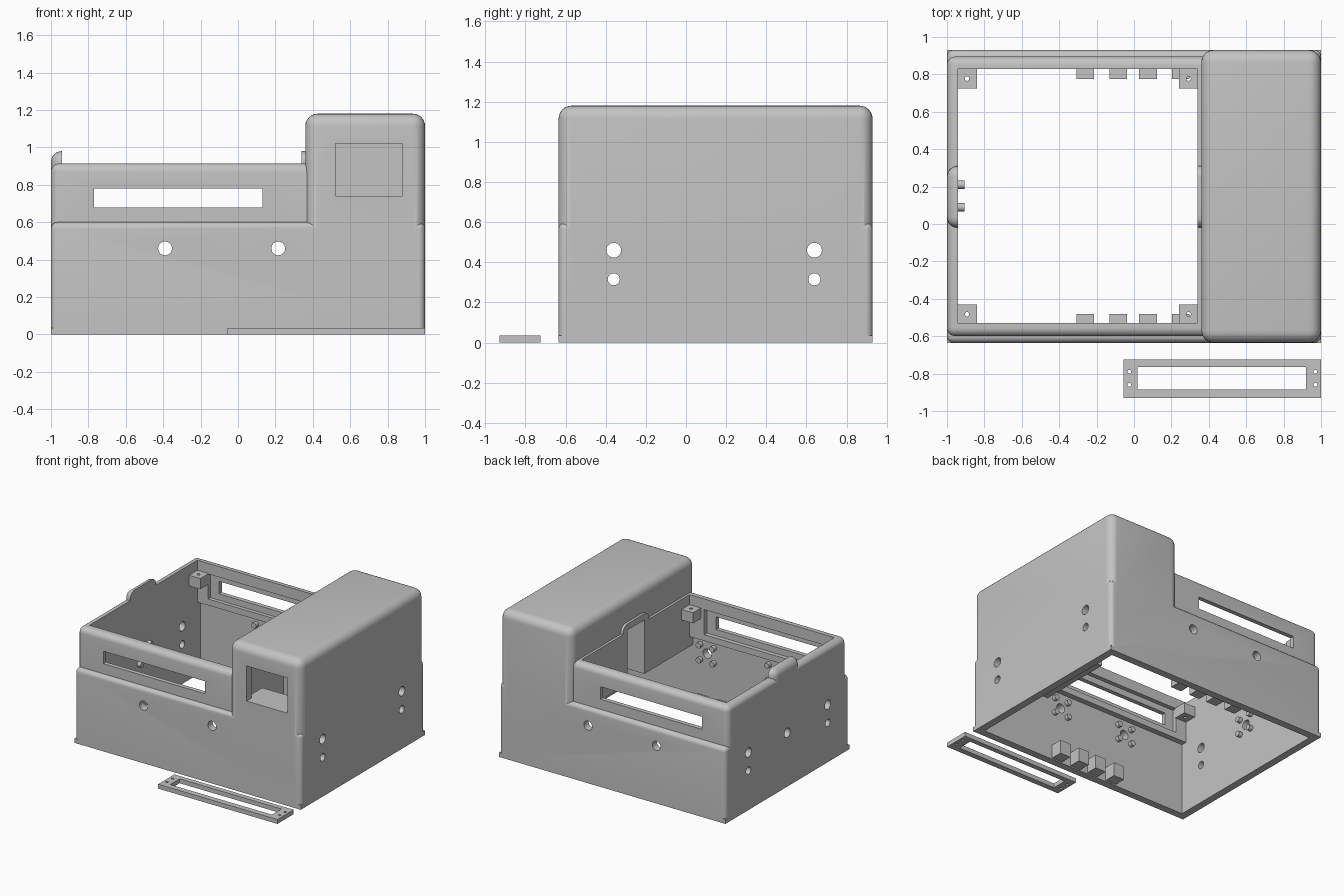
import bpy, bmesh, math
from mathutils import Matrix, Vector

if "Cube" in bpy.data.objects:
    bpy.data.objects.remove(bpy.data.objects["Cube"])

grey = bpy.data.materials.new("light_grey")
grey.diffuse_color = (0.55, 0.55, 0.55, 1)
grey.use_nodes = True
grey.node_tree.nodes["Principled BSDF"].inputs["Base Color"].default_value = grey.diffuse_color


def to_object(name, bm):
    mesh = bpy.data.meshes.new(name)
    bm.to_mesh(mesh)
    bm.free()
    mesh.materials.append(grey)
    obj = bpy.data.objects.new(name, mesh)
    bpy.context.collection.objects.link(obj)
    return obj


def box(name, x0, x1, y0, y1, z0, z1, radius=0):
    """Box from its limits; radius rounds every edge except the bottom ones."""
    bm = bmesh.new()
    bmesh.ops.create_cube(bm, size=1)
    for v in bm.verts:
        v.co = Vector(((x0 + x1) / 2 + v.co.x * (x1 - x0),
                       (y0 + y1) / 2 + v.co.y * (y1 - y0),
                       (z0 + z1) / 2 + v.co.z * (z1 - z0)))
    if radius:
        edges = [e for e in bm.edges if max(v.co.z for v in e.verts) > z0 + 1e-4]
        bmesh.ops.bevel(bm, geom=edges, offset=radius, segments=6,
                        profile=0.5, affect='EDGES')
    return to_object(name, bm)


def rod(name, centre, radius, length, axis):
    """Cylinder along a named axis."""
    turn = {'X': Matrix.Rotation(math.pi / 2, 4, 'Y'),
            'Y': Matrix.Rotation(math.pi / 2, 4, 'X'),
            'Z': Matrix.Identity(4)}[axis]
    bm = bmesh.new()
    bmesh.ops.create_cone(bm, cap_ends=True, segments=24, radius1=radius,
                          radius2=radius, depth=length,
                          matrix=Matrix.Translation(centre) @ turn)
    return to_object(name, bm)


def combine(obj, tool, operation='DIFFERENCE'):
    mod = obj.modifiers.new("shape", 'BOOLEAN')
    mod.object = tool
    mod.operation = operation
    mod.solver = 'EXACT'
    bpy.context.view_layer.objects.active = obj
    bpy.ops.object.modifier_apply(modifier=mod.name)
    bpy.data.objects.remove(tool)


Y0, Y1 = -0.635, 0.93          # outer front and back
YC = (Y0 + Y1) / 2             # mirror plane of the housing


def mirrored(y0, y1):
    """The y range itself and its copy on the back half."""
    return ((y0, y1), (2 * YC - y1, 2 * YC - y0))


# Housing: lower case, stepped-in upper case, tower, cable hump, base flange
housing = box("housing", -1, 1, Y0, Y1, 0, 0.6, 0.035)
for solid in (box("upper", -1, 0.5, -0.60, 0.895, 0.3, 0.915, 0.045),
              box("tower", 0.36, 1, Y0, Y1, 0.3, 1.18, 0.065),
              box("hump", -1, 0.5, -0.02, 0.31, 0.62, 0.98, 0.058),
              box("flange", -1, 1, Y0, Y1, 0, 0.035)):
    combine(housing, solid, 'UNION')

# Hollow interior, open at the bottom and at the top left
for hollow in (box("lower_room", -0.94, 0.94, -0.575, 0.87, -0.1, 0.58),
               box("top_opening", -0.94, 0.34, -0.53, 0.83, 0.5, 1.3),
               box("tower_room", 0.40, 0.94, -0.575, 0.87, 0.5, 1.12),
               box("cable_slot", 0.30, 0.45, 0.04, 0.25, 0.4, 0.93)):
    combine(housing, hollow)

# Long windows with an inner recess, and the tower window
combine(housing, box("window", -0.77, 0.13, -0.8, 1.1, 0.68, 0.78))
for y0, y1 in mirrored(-0.565, -0.5):
    combine(housing, box("recess", -0.845, 0.21, y0, y1, 0.63, 0.83))
combine(housing, box("tower_window", 0.52, 0.88, -0.8, -0.5, 0.74, 1.02))

# Round holes through the walls
for x in (-0.39, 0.215):
    combine(housing, rod("hole", (x, YC, 0.46), 0.037, 2, 'Y'))
for y in (-0.36, 0.64):
    for z, r in ((0.46, 0.037), (0.315, 0.03)):
        combine(housing, rod("hole", (0, y, z), r, 2.4, 'X'))
combine(housing, rod("hole", (-1, 0.15, 0.43), 0.037, 0.4, 'X'))

# Divider skirt, cable channel cheeks and shelf behind the tower window
for y0, y1 in ((-0.58, 0.04), (0.25, 0.875)):
    box("divider_skirt", 0.34, 0.40, y0, y1, 0.5, 0.585)
for y0, y1 in ((0.0, 0.04), (0.25, 0.29)):
    box("channel_cheek", 0.395, 0.50, y0, y1, 0.5, 0.95)
box("tower_shelf", 0.48, 0.92, -0.58, -0.38, 0.70, 0.738)

# Corner posts with screw holes
for x0 in (-0.945, 0.24):
    for y0, y1 in mirrored(-0.535, -0.43):
        post = box("corner_post", x0, x0 + 0.105, y0, y1, 0.75, 0.835)
        combine(post, rod("hole", (x0 + 0.052, (y0 + y1) / 2, 0.8),
                          0.012, 0.3, 'Z'))

# Clips along the bottom of the front and back walls
for x in (-0.26, -0.085, 0.075, 0.25):
    for y0, y1 in mirrored(-0.58, -0.48):
        box("bottom_clip", x - 0.047, x + 0.047, y0, y1, 0.01, 0.12)

# Four screw bosses around each connector hole
for dx in (-0.06, 0.06):
    for dz in (-0.06, 0.06):
        for x in (-0.39, 0.215):
            for y0, y1 in mirrored(-0.58, -0.545):
                rod("screw_boss", (x + dx, (y0 + y1) / 2, 0.46 + dz),
                    0.022, y1 - y0, 'Y')
        rod("screw_boss", (-0.925, 0.15 + dx, 0.43 + dz), 0.022, 0.035, 'X')

# Loose bezel lying in front of the housing
bezel = box("loose_bezel", -0.055, 1, -0.93, -0.725, 0, 0.035)
combine(bezel, box("opening", 0.02, 0.92, -0.885, -0.765, -0.1, 0.2))
for x in (-0.025, 0.97):
    for y in (-0.79, -0.86):
        combine(bezel, rod("hole", (x, y, 0), 0.01, 0.2, 'Z'))

# Smooth the rounded surfaces, keep real edges sharp
for obj in bpy.context.scene.objects:
    obj.select_set(True)
bpy.context.view_layer.objects.active = housing
bpy.ops.object.shade_smooth_by_angle(angle=math.radians(30))
